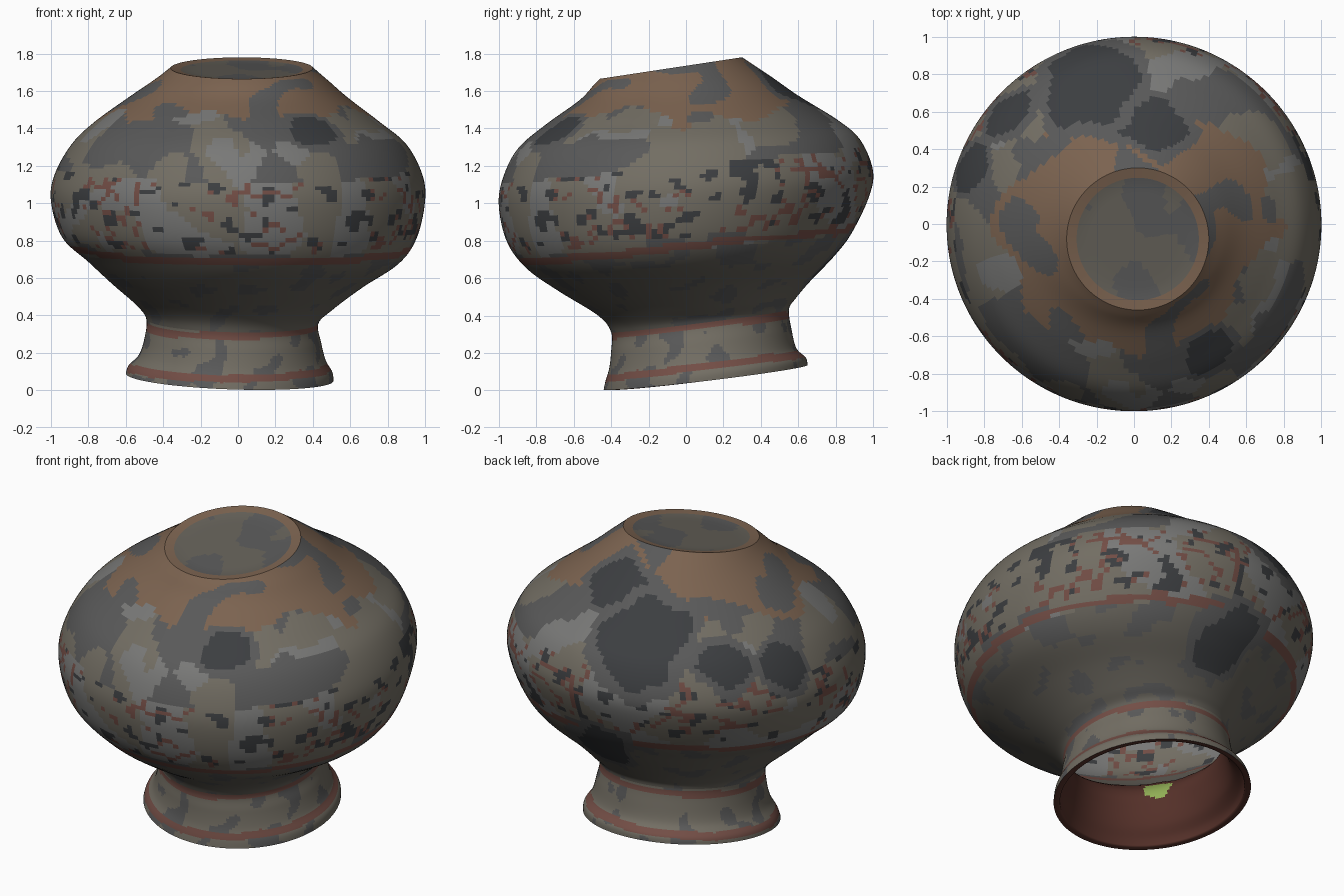
import bpy, bmesh, math
from mathutils import Vector, noise

if "Cube" in bpy.data.objects:
    bpy.data.objects.remove(bpy.data.objects["Cube"])

SEG, SUB = 192, 7

# Tilted oval rings: x left, x right, y front, y back, z front, z back
RINGS = [
    (-.60, .51, -.44, .65, .005, .135), (-.585, .505, -.43, .64, .05, .175),
    (-.53, .47, -.41, .59, .12, .225), (-.50, .445, -.40, .565, .21, .32),
    (-.49, .43, -.40, .55, .31, .43), (-.54, .51, -.47, .585, .40, .49),
    (-.67, .67, -.68, .67, .53, .59), (-.80, .86, -.85, .79, .65, .715),
    (-.94, .955, -.955, .885, .79, .84), (-1, 1, -1, .98, .98, 1.04),
    (-.98, .985, -.98, .998, 1.13, 1.18), (-.89, .90, -.90, .93, 1.29, 1.34),
    (-.77, .76, -.75, .81, 1.42, 1.445), (-.59, .59, -.57, .60, 1.55, 1.575),
    (-.45, .48, -.49, .45, 1.635, 1.68), (-.36, .40, -.46, .30, 1.665, 1.78)]
NECK, TOP = 4, len(RINGS) - 1

COLOURS = {
    "clay": (.17, .155, .125), "ash": (.19, .19, .185), "soot": (.045, .048, .052),
    "smoke": (.10, .10, .10), "ochre": (.20, .125, .08), "red": (.17, .075, .06),
    "inner_red": (.09, .03, .022), "green": (.28, .42, .09), "dusk": (.13, .12, .10)}
MATS = {}
for key, rgb in COLOURS.items():
    MATS[key] = bpy.data.materials.new(key)
    MATS[key].diffuse_color = (*rgb, 1)
KEYS = list(COLOURS)


def ring_at(t):
    """Smooth (Catmull-Rom) blend between the listed rings."""
    i = min(int(t), TOP - 1)
    u = t - i
    a, b, c, d = (RINGS[max(0, min(TOP, i + k))] for k in (-1, 0, 1, 2))
    return [.5 * (2 * q + (r - p) * u + (2 * p - 5 * q + 4 * r - s) * u * u
                  + (3 * q - p - 3 * r + s) * u ** 3) for p, q, r, s in zip(a, b, c, d)]


def ring_points(t, inset=0.0, scale=1.0, dz=0.0):
    xl, xr, yf, yb, zf, zb = ring_at(t)
    lean = .02 * max(0, 1 - t / 9)
    pts = []
    for k in range(SEG):
        a = 2 * math.pi * k / SEG
        c, s = math.cos(a) * scale, math.sin(a) * scale
        pts.append(Vector(((xl + xr) / 2 + ((xr - xl) / 2 - inset) * c,
                           (yf + yb) / 2 + ((yb - yf) / 2 - inset) * s,
                           (zf + zb) / 2 + (zb - zf) / 2 * s - lean * c + dz)))
    return pts


def loft(name, rings, paint, cap=False, keep=None):
    bm = bmesh.new()
    rows = [[bm.verts.new(p) for p in r] for r in rings]
    for j, (lo, hi) in enumerate(zip(rows, rows[1:])):
        for k in range(SEG):
            n = (k + 1) % SEG
            mid = (lo[k].co + hi[n].co) / 2
            if keep and not keep(mid, j):
                continue
            f = bm.faces.new((lo[k], lo[n], hi[n], hi[k]))
            f.material_index = KEYS.index(paint(mid))
    if cap:
        f = bm.faces.new(rows[-1])
        f.material_index = KEYS.index(paint(f.calc_center_median()))
    bmesh.ops.delete(bm, geom=[v for v in bm.verts if not v.link_faces], context='VERTS')
    me = bpy.data.meshes.new(name)
    bm.to_mesh(me)
    bm.free()
    for key in KEYS:
        me.materials.append(MATS[key])
    me.polygons.foreach_set("use_smooth", [True] * len(me.polygons))
    ob = bpy.data.objects.new(name, me)
    bpy.context.collection.objects.link(ob)
    return ob


def fuzz(p, freq, shift=0.0):
    return noise.noise(p * freq + Vector((shift, shift, shift)))


# Soot patches: centre and radius
PATCHES = [((-.2, .72, 1.38), .27), ((-.62, .55, 1.3), .17), ((-.85, .3, 1.25), .15),
           ((.38, -.66, 1.38), .14), ((0, .85, .72), .2), ((.1, .5, 1.55), .2)]


def paint_body(p):
    wobble = .5 * fuzz(p, 5)
    for c, r in PATCHES:
        dist = (p - Vector(c)).length / r + wobble
        if dist < 1.2:
            return "soot" if dist < .9 else "smoke"
    level = p.z - .1 * p.y
    if abs(level - .77 + .02 * fuzz(p, 4)) < .02:
        return "red"
    if p.z > 1.46 + .12 * fuzz(p, 3, 7) + .12 * max(0, p.y):
        return "smoke" if fuzz(p, 4, 3) > .22 else "ochre"
    if .82 < level < 1.2:
        q = Vector((p.x, p.y, p.z * 1.5))
        if abs(fuzz(q, 7, 20)) < .07 and fuzz(p, 4, 9) > -.1:
            return "red"
        if fuzz(q, 9, 40) > .27:
            return "soot"
    elif level < .75:
        return "smoke" if fuzz(p, 7, 5) > .25 else "dusk"
    elif fuzz(p, 3.5, 12) > .12:
        return "smoke"
    return "ash" if fuzz(p, 3, 30) > .15 else "clay"


def paint_foot(p):
    level = p.z - .12 * p.y + .01 * fuzz(p, 6)
    if abs(level - .335) < .018 or abs(level - .115) < .02:
        return "red"
    return "smoke" if fuzz(p, 9, 2) > .25 else "clay"


def paint_top(p):
    if (p.xy - Vector((.02, -.08))).length > .32:
        return "ochre"
    return "smoke" if fuzz(p, 4, 1) > -.05 else "dusk"


def paint_inside(p):
    spot = (p - Vector((-.36, -.24, .36))).length + .04 * fuzz(p, 14)
    return "green" if spot < .075 else "inner_red"


# Flared hollow foot
loft("foot", [ring_points(i / SUB) for i in range(NECK * SUB + 1)], paint_foot)

# Round belly and shoulder
loft("body", [ring_points(i / SUB) for i in range(NECK * SUB, TOP * SUB + 1)], paint_body)

# Tilted, slightly dished top
loft("top_disc", [ring_points(TOP, scale=s, dz=-.014 * min(1, (1 - s) * 4))
                  for s in (1, .97, .92, .86, .78, .68, .56, .44, .32, .2, .1, .03)],
     paint_top, cap=True)

# Inner lining of the foot with a ragged upper edge inside the belly
lining = [ring_points(0)] + [ring_points(i / SUB, inset=.035 if i else .025)
                             for i in range(0, 6 * SUB + 1)]
loft("foot_lining", lining, paint_inside,
     keep=lambda p, j: j < 5.4 * SUB + 5 * fuzz(p, 9))

for m in bpy.data.materials:
    if m.users and not m.is_grease_pencil:
        m.use_nodes = True
        m.node_tree.nodes["Principled BSDF"].inputs["Base Color"].default_value = m.diffuse_color
